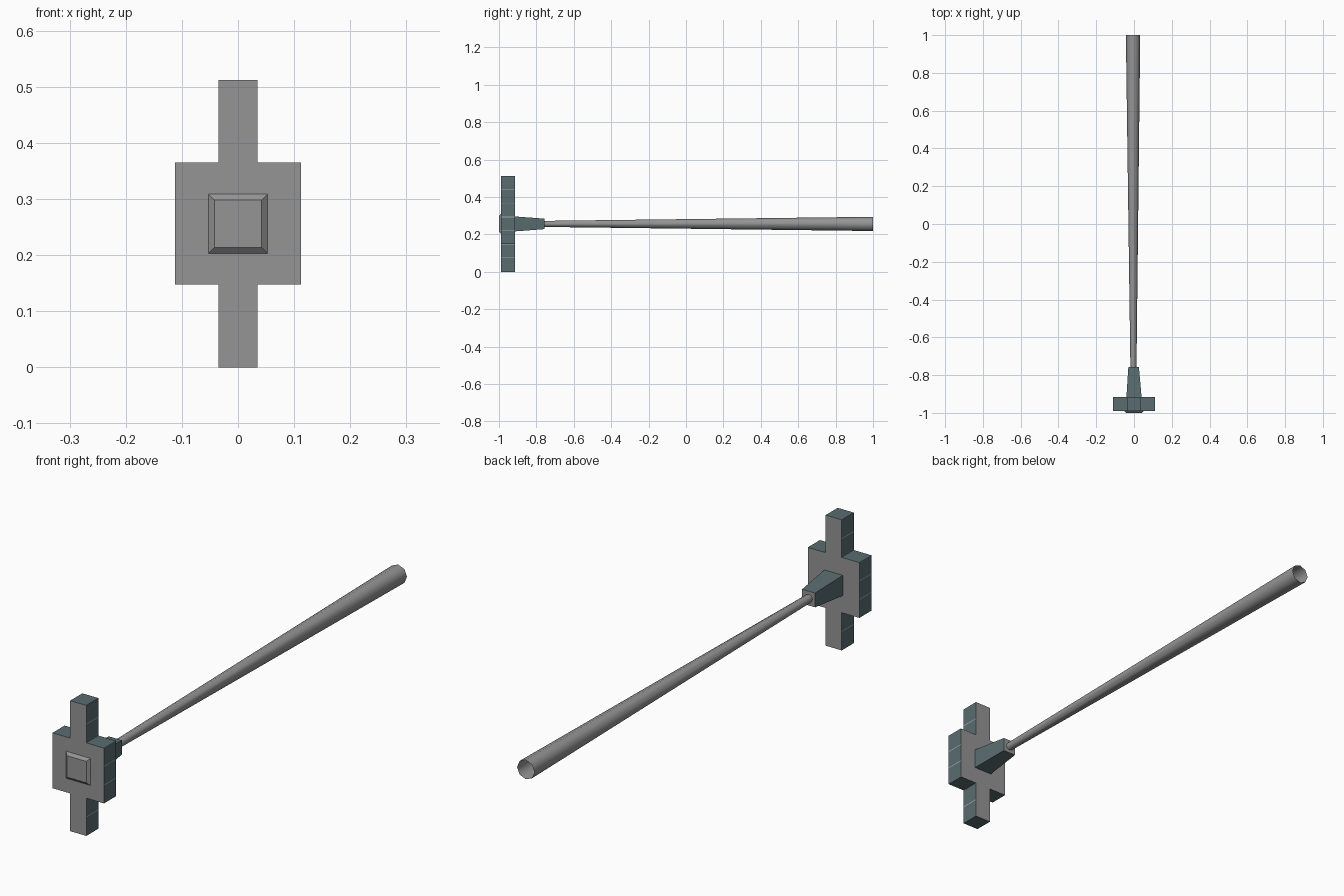
import bpy, bmesh, math
from mathutils import Vector

if "Cube" in bpy.data.objects:
    bpy.data.objects.remove(bpy.data.objects["Cube"])

def material(name, rgb):
    m = bpy.data.materials.new(name)
    m.diffuse_color = (*rgb, 1)
    m.use_nodes = True
    m.node_tree.nodes["Principled BSDF"].inputs["Base Color"].default_value = m.diffuse_color
    return m

GREY = material("steel grey", (0.30, 0.30, 0.30))
TEAL = material("dark slate teal", (0.10, 0.15, 0.16))
LIGHT = material("pale seam", (0.42, 0.44, 0.44))
ZC = 0.256

def finish(name, bm, mats):
    bmesh.ops.recalc_face_normals(bm, faces=bm.faces)
    me = bpy.data.meshes.new(name)
    bm.to_mesh(me)
    bm.free()
    for m in mats:
        me.materials.append(m)
    ob = bpy.data.objects.new(name, me)
    bpy.context.collection.objects.link(ob)
    return ob

def frustum(name, y0, h0, y1, h1, x1=0.0, mats=(GREY,), side=0):
    """Square frustum along y; sides may use a second material."""
    bm = bmesh.new()
    rings = []
    for y, h, cx in ((y0, h0, 0), (y1, h1, x1)):
        rings.append([bm.verts.new((cx + sx * h, y, ZC + sz * h))
                      for sx, sz in ((-1, -1), (1, -1), (1, 1), (-1, 1))])
    for r in rings:
        bm.faces.new(r)
    for i in range(4):
        j = (i + 1) % 4
        f = bm.faces.new((rings[0][i], rings[0][j], rings[1][j], rings[1][i]))
        f.material_index = side
    return finish(name, bm, mats)

# cross-shaped head plate with dark rim
bm = bmesh.new()
quarter = [(0.035, 0.0), (0.035, 0.148), (0.112, 0.148), (0.112, 0.365), (0.035, 0.365), (0.035, 0.512)]
outline = quarter + [(-x, z) for x, z in reversed(quarter)]
face = bm.faces.new([bm.verts.new((x, -0.99, z)) for x, z in outline])
ext = bmesh.ops.extrude_face_region(bm, geom=[face])
bmesh.ops.translate(bm, vec=(0, 0.075, 0), verts=[v for v in ext["geom"] if isinstance(v, bmesh.types.BMVert)])
# narrow seams between the rim panels
seams = [0.074, 0.148, 0.220, 0.293, 0.365, 0.438]
for s in seams:
    for d in (-0.0015, 0.0015):
        bmesh.ops.bisect_plane(bm, geom=bm.verts[:] + bm.edges[:] + bm.faces[:],
                               plane_co=(0, 0, s + d), plane_no=(0, 0, 1))
bmesh.ops.recalc_face_normals(bm, faces=bm.faces)
for f in bm.faces:
    if abs(f.normal.y) < 0.5:
        z = f.calc_center_median().z
        seam = abs(f.normal.x) > 0.5 and any(abs(z - s) < 0.0016 for s in seams)
        f.material_index = 2 if seam else 1
finish("head_plate", bm, (GREY, TEAL, LIGHT))

# bevelled striking boss on the front
frustum("striking_boss", -0.99, 0.053, -1.0, 0.042)

# tapered socket behind the plate
frustum("handle_socket", -0.915, 0.040, -0.757, 0.028, -0.002, (GREY, TEAL), 1)

# hollow tapered handle, open at the far end
bm = bmesh.new()
N = 8
rings = []
for y, r, cx, cz in ((-0.77, 0.016, -0.003, ZC), (1.0, 0.038, -0.005, ZC)):
    rings.append([bm.verts.new((cx + r * math.cos(2 * math.pi * i / N), y,
                                cz + r * math.sin(2 * math.pi * i / N))) for i in range(N)])
for i in range(N):
    j = (i + 1) % N
    bm.faces.new((rings[0][i], rings[1][i], rings[1][j], rings[0][j])).smooth = True
finish("handle", bm, (GREY,))
